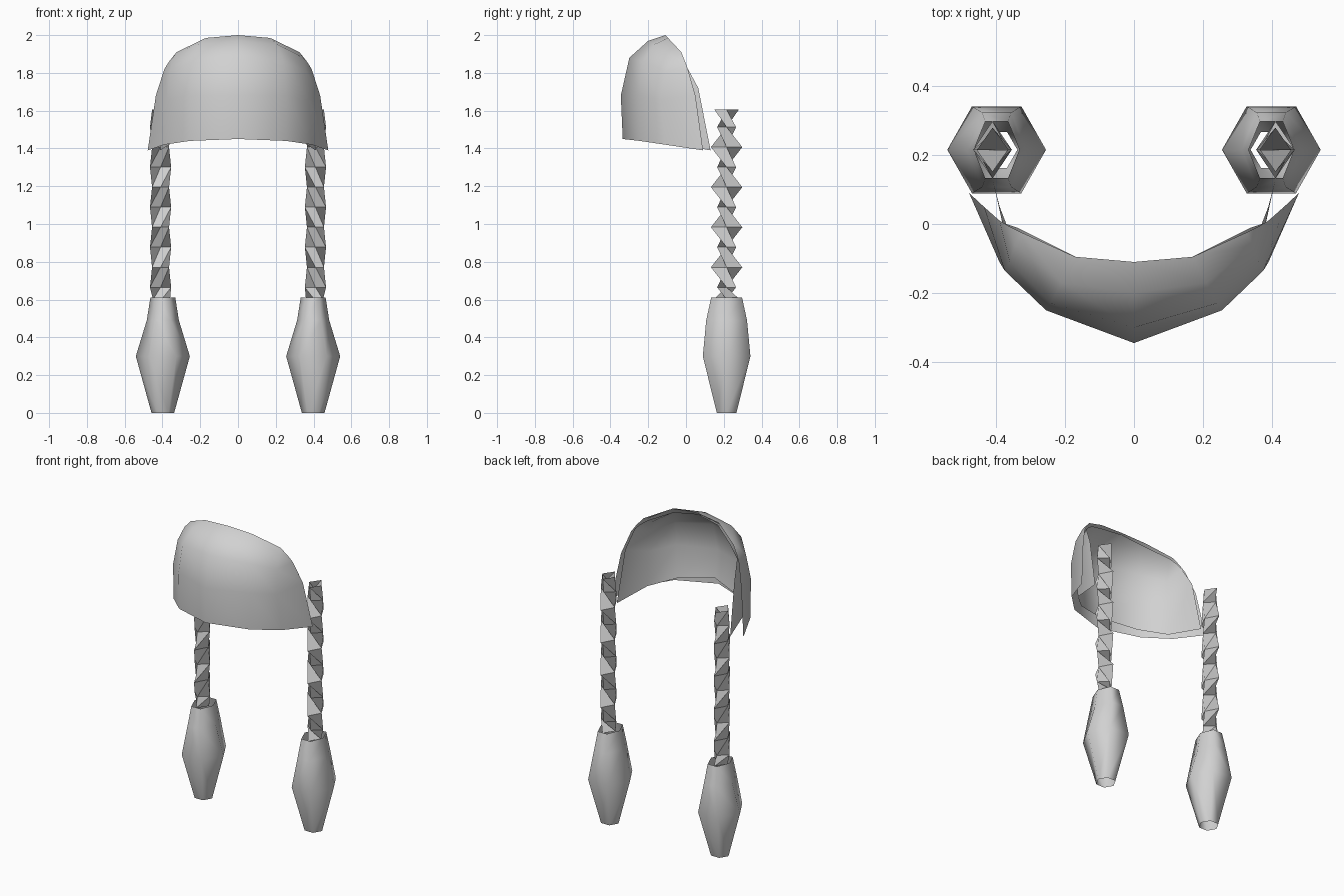
import bpy
import bmesh
from math import cos, sin, pi, radians

cube = bpy.data.objects.get("Cube")
if cube:
    bpy.data.objects.remove(cube, do_unlink=True)

grey = bpy.data.materials.new("light_grey")
grey.use_nodes = True
grey.diffuse_color = (0.64, 0.64, 0.64, 1)
grey.node_tree.nodes["Principled BSDF"].inputs["Base Color"].default_value = grey.diffuse_color


def add_part(name, rows, closed, angle):
    """Skin a list of equally long point rows with quads."""
    bm = bmesh.new()
    grid = [[bm.verts.new(p) for p in row] for row in rows]
    for lower, upper in zip(grid, grid[1:]):
        count = len(lower)
        for i in range(count if closed else count - 1):
            j = (i + 1) % count
            bm.faces.new((lower[i], lower[j], upper[j], upper[i]))
    bmesh.ops.remove_doubles(bm, verts=bm.verts[:], dist=0.001)
    bmesh.ops.recalc_face_normals(bm, faces=bm.faces[:])
    # Open sheets should face forwards
    if not closed and sum(f.normal.y for f in bm.faces) > 0:
        bmesh.ops.reverse_faces(bm, faces=bm.faces[:])
    mesh = bpy.data.meshes.new(name)
    bm.to_mesh(mesh)
    bm.free()
    mesh.materials.append(grey)
    part = bpy.data.objects.new(name, mesh)
    bpy.context.collection.objects.link(part)
    bpy.ops.object.select_all(action='DESELECT')
    part.select_set(True)
    bpy.context.view_layer.objects.active = part
    bpy.ops.object.shade_smooth_by_angle(angle=radians(angle))
    return part


def add_sheet(name, columns):
    """Mirror the left-hand columns and skin the whole sheet."""
    mirrored = [[(-x, y, z) for x, y, z in col] for col in columns[:0:-1]]
    return add_part(name, mirrored + columns, False, 75)


# Fringe: columns run from the crown rim down to the brow, centre to side
add_sheet("fringe_outer", [
    [(0, -.11, 2), (0, -.2, 1.97), (0, -.3, 1.88), (0, -.345, 1.68), (0, -.335, 1.45)],
    [(.17, -.095, 1.985), (.21, -.17, 1.95), (.24, -.23, 1.86), (.255, -.25, 1.68), (.255, -.245, 1.44)],
    [(.325, -.025, 1.91), (.345, -.06, 1.88), (.36, -.11, 1.81), (.375, -.135, 1.66), (.39, -.11, 1.42)],
    [(.325, -.025, 1.91), (.365, -.005, 1.86), (.39, .01, 1.82), (.435, .05, 1.68), (.478, .09, 1.39)],
])

# Lining sheet just behind the fringe
add_sheet("fringe_inner", [
    [(0, -.115, 1.99), (0, -.19, 1.95), (0, -.28, 1.86), (0, -.325, 1.68), (0, -.3, 1.5)],
    [(.16, -.1, 1.965), (.19, -.16, 1.93), (.22, -.21, 1.84), (.235, -.235, 1.68), (.22, -.225, 1.47)],
    [(.3, -.03, 1.9), (.32, -.06, 1.86), (.34, -.1, 1.79), (.355, -.12, 1.65), (.35, -.1, 1.43)],
    [(.3, -.03, 1.9), (.34, -.01, 1.87), (.37, 0, 1.84), (.395, .065, 1.72), (.41, .13, 1.39)],
])


def ring(cx, rx, ry, z, sides, turn=0, side=1):
    """Closed ring; ry is the half depth across the front and back."""
    depth = ry / (sin(pi / 3) if sides == 6 else 1)
    angles = [2 * pi * (i + turn) / sides for i in range(sides)]
    return [(side * (cx + rx * cos(a)), 0.215 + depth * sin(a), z) for a in angles]


STEP = 0.106
for side, label in ((1, "left"), (-1, "right")):
    # Braid: flat diamond turning a quarter at every ring, open at both ends
    rows = []
    for k in range(9):
        rx, ry = (0.056, 0.05) if k % 2 == 0 else (0.045, 0.083)
        rows.append(ring(0.41, rx, ry, 0.665 + k * STEP, 4, -k, side))
    rows.insert(0, ring(0.405, 0.045, 0.07, 0.6, 4, 1, side))
    rows.append(ring(0.41, 0.045, 0.064, 1.605, 4, -9, side))
    add_part(label + "_braid", rows, True, 50)

    # Tassel: six-sided spindle
    profile = [(0, .06, .052), (.3, .143, .126), (.49, .085, .108), (.61, .066, .082)]
    rows = [ring(0.398, rx, ry, z, 6, 0, side) for z, rx, ry in profile]
    add_part(label + "_tassel", rows, True, 70)
